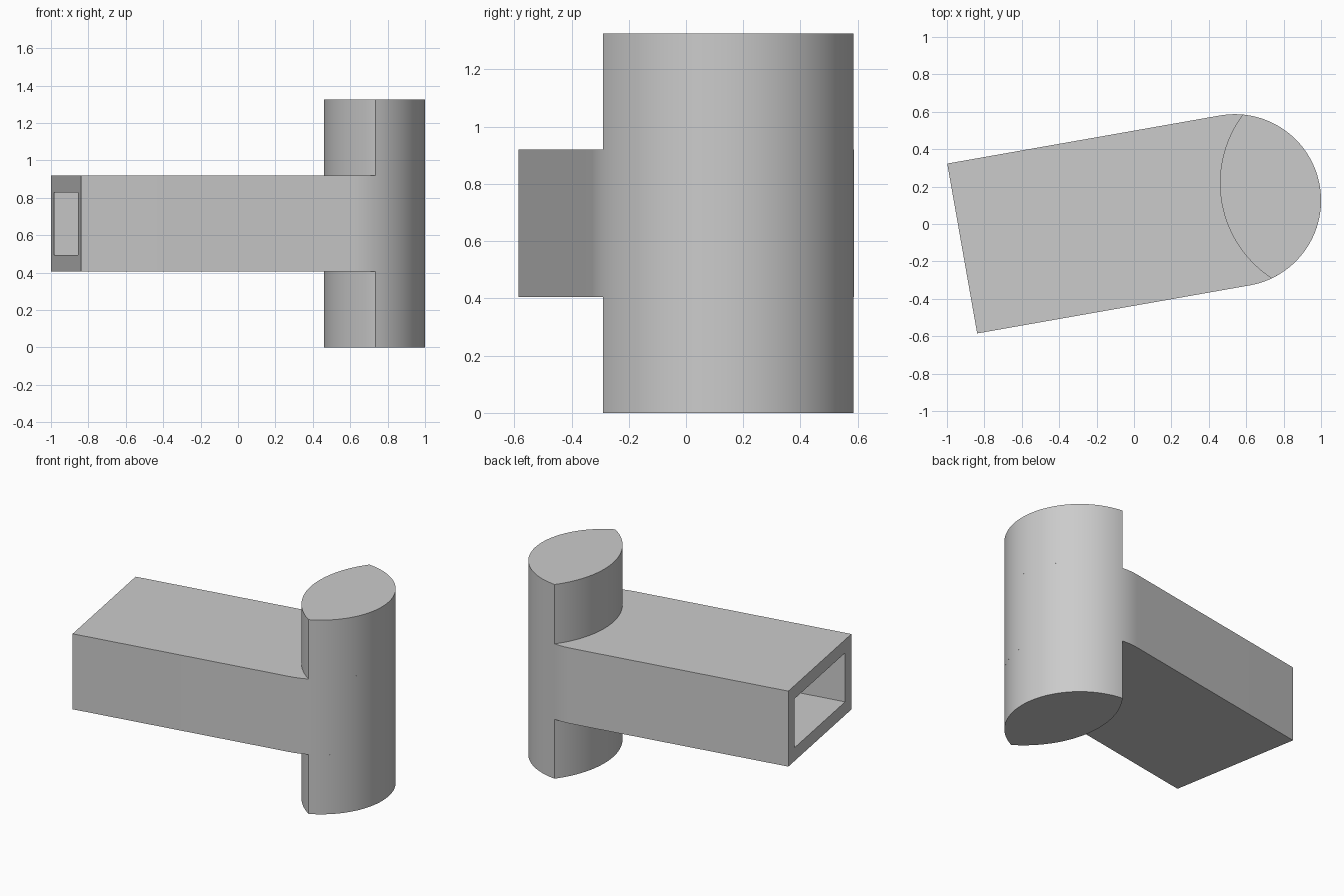
import bpy, bmesh
from math import sin, cos, pi, radians, asin, acos, hypot
from mathutils import Matrix, Vector

cube = bpy.data.objects.get("Cube")
if cube:
    bpy.data.objects.remove(cube)

grey = bpy.data.materials.new("plain_grey")
grey.use_nodes = True
colour = (0.6, 0.6, 0.6, 1)
grey.diffuse_color = colour
grey.node_tree.nodes["Principled BSDF"].inputs["Base Color"].default_value = colour

# Local frame: origin on the axis of the round end, +x along the bar
RADIUS = 0.461
BAR_END = -1.48
BAR_Z = (0.405, 0.92)
HEIGHT = 1.325
PLACE = Matrix.Translation((0.539, 0.126, 0)) @ Matrix.Rotation(radians(10), 4, "Z")


def arc(cx, r, a0, a1, n):
    """Points on an arc centred on the bar's axis."""
    steps = [a0 + (a1 - a0) * i / n for i in range(n + 1)]
    return [(cx + r * cos(a), r * sin(a)) for a in steps]


def prism(name, outline, z0, z1, edit=None):
    """Extrude a plan outline upward between two heights."""
    bm = bmesh.new()
    base = bm.faces.new([bm.verts.new((x, y, z0)) for x, y in outline])
    top = bmesh.ops.extrude_face_region(bm, geom=[base], use_keep_orig=True)
    moved = [v for v in top["geom"] if isinstance(v, bmesh.types.BMVert)]
    bmesh.ops.translate(bm, verts=moved, vec=(0, 0, z1 - z0))
    bmesh.ops.recalc_face_normals(bm, faces=bm.faces[:])
    if edit:
        edit(bm)
    mesh = bpy.data.meshes.new(name)
    bm.to_mesh(mesh)
    bm.free()
    mesh.materials.append(grey)
    obj = bpy.data.objects.new(name, mesh)
    obj.matrix_world = PLACE
    bpy.context.collection.objects.link(obj)
    bpy.ops.object.select_all(action="DESELECT")
    obj.select_set(True)
    bpy.context.view_layer.objects.active = obj
    bpy.ops.object.shade_smooth_by_angle(angle=radians(30))
    return obj


def cut_slot(bm):
    """Rectangular socket running into the bar from its flat end."""
    bm.normal_update()
    end = min(bm.faces, key=lambda f: f.normal.x)
    bmesh.ops.inset_region(bm, faces=[end], thickness=0.128)
    deep = bmesh.ops.extrude_discrete_faces(bm, faces=[end])["faces"][0]
    bmesh.ops.translate(bm, verts=deep.verts[:], vec=Vector((1.25, 0, 0)))


# Bar with one round end and a socket in the flat end
bar_outline = [(BAR_END, RADIUS), (BAR_END, -RADIUS)]
bar_outline += arc(0, RADIUS, -pi / 2, pi / 2, 64)
prism("bar", bar_outline, *BAR_Z, edit=cut_slot)

# Lens-shaped post, flush with the round end, above and below the bar
tip_x = 0.122
tip_y = (RADIUS ** 2 - tip_x ** 2) ** 0.5
back_x = tip_x + 0.414
back_r = hypot(back_x - tip_x, tip_y)
front = acos(tip_x / RADIUS)
back = asin(tip_y / back_r)
lens = arc(0, RADIUS, -front, front, 56)
lens += arc(back_x, back_r, pi - back, pi + back, 40)[1:-1]
prism("post_lower", lens, 0, BAR_Z[0])
prism("post_upper", lens, BAR_Z[1], HEIGHT)
